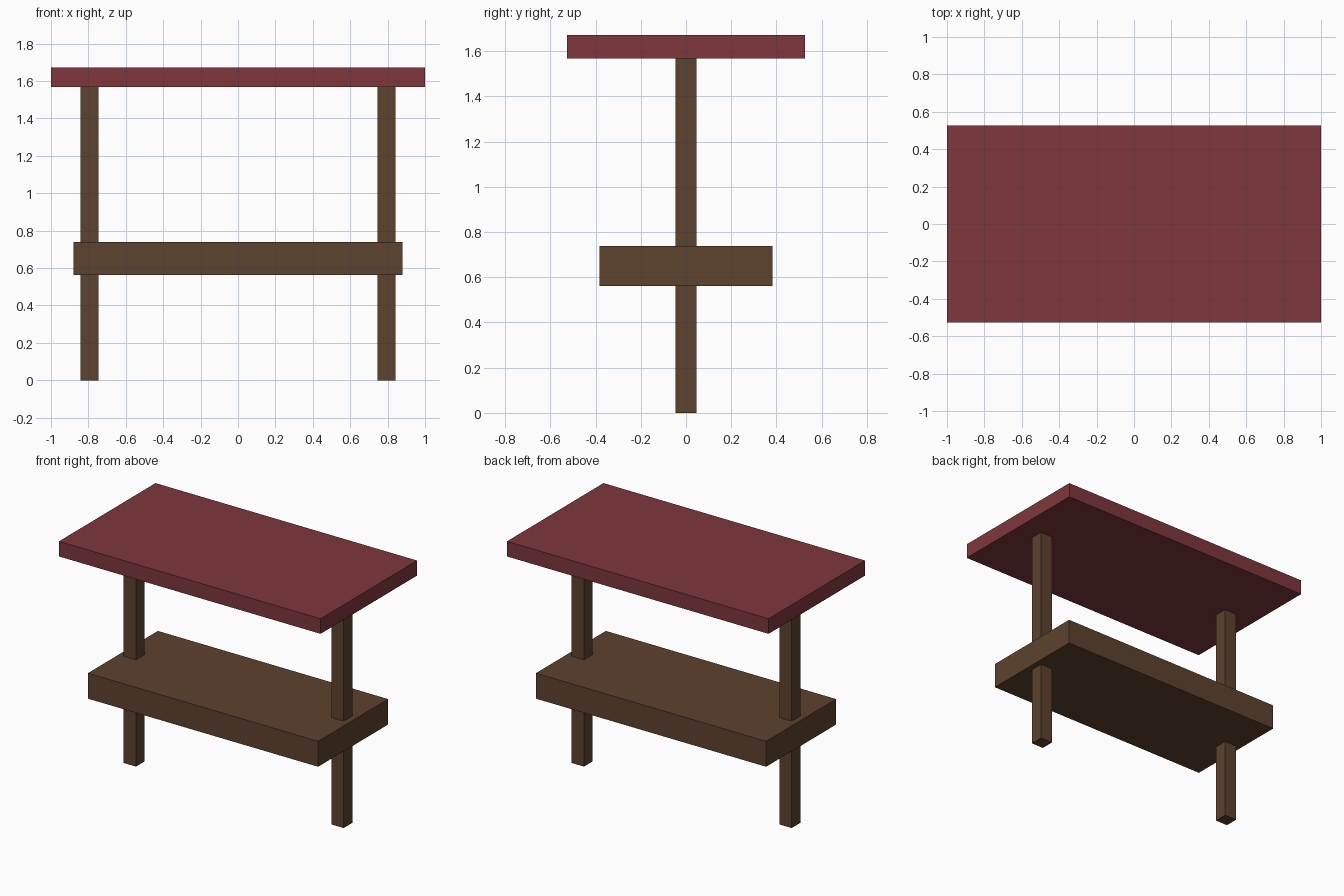
import bpy

if "Cube" in bpy.data.objects:
    bpy.data.objects.remove(bpy.data.objects["Cube"])


def material(name, color):
    mat = bpy.data.materials.new(name)
    mat.diffuse_color = (*color, 1)
    mat.use_nodes = True
    mat.node_tree.nodes["Principled BSDF"].inputs["Base Color"].default_value = mat.diffuse_color
    return mat


def box(name, x, half_x, half_y, z0, z1, mat):
    bpy.ops.mesh.primitive_cube_add(size=2, location=(x, 0, (z0 + z1) / 2))
    obj = bpy.context.object
    obj.name = name
    obj.scale = (half_x, half_y, (z1 - z0) / 2)
    bpy.ops.object.transform_apply(location=False, rotation=False, scale=True)
    obj.data.materials.append(mat)
    return obj


wood = material("wood", (0.109, 0.054, 0.027))
red = material("red_canopy", (0.209, 0.038, 0.045))

# Counter slab
box("counter", 0, 0.88, 0.382, 0.562, 0.738, wood)

# Two posts running from the ground through the counter to the canopy
for side, x in (("left", -0.794), ("right", 0.794)):
    box(side + "_post", x, 0.047, 0.047, 0, 1.569, wood)

# Flat canopy
box("canopy", 0, 1.0, 0.527, 1.568, 1.672, red)
